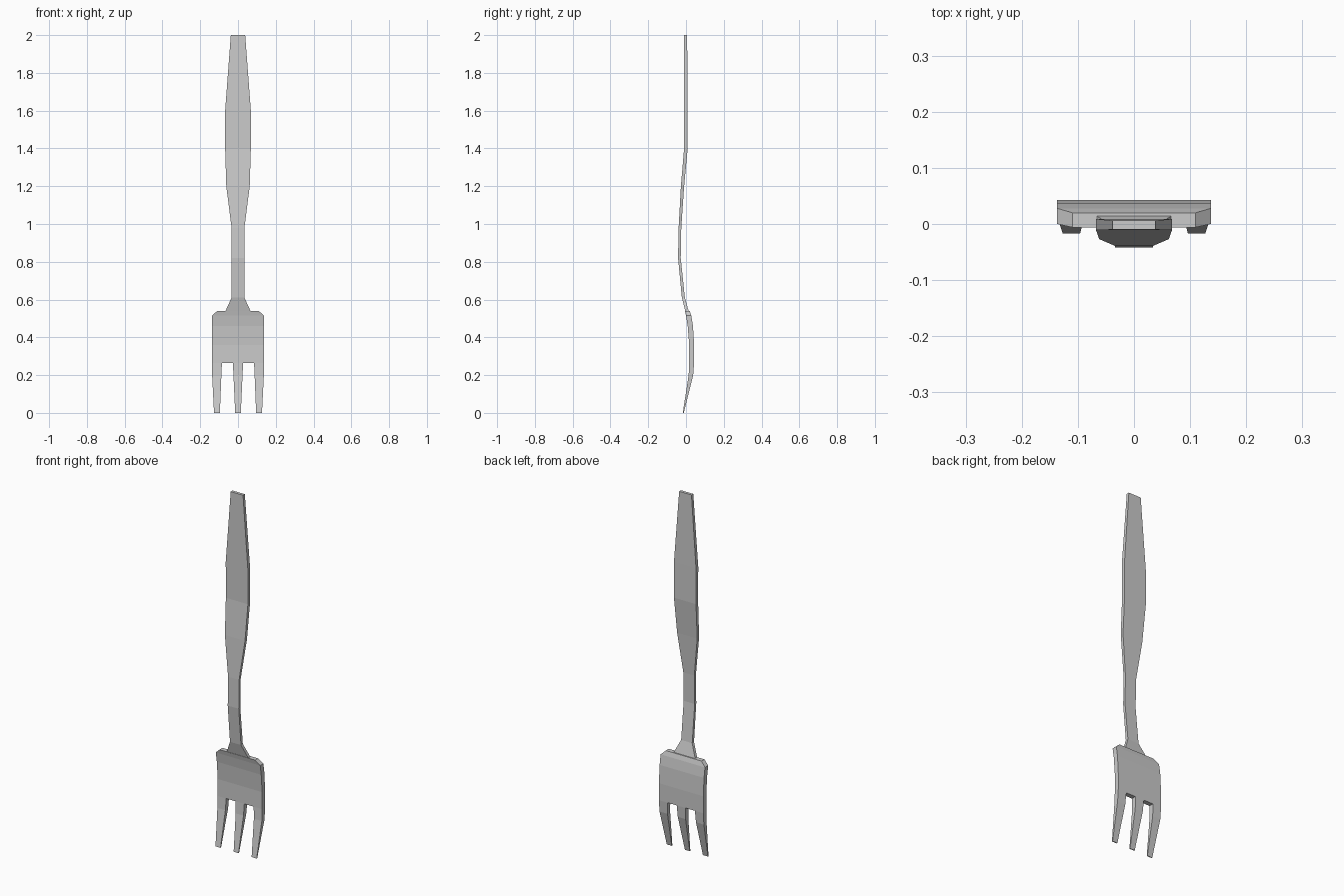
import bpy, bmesh

if "Cube" in bpy.data.objects:
    bpy.data.objects.remove(bpy.data.objects["Cube"])


def bent_plate(name, rows, cells):
    """rows: (z, front y, back y, [x stations]); cells(r, c): is that patch solid?"""
    bm = bmesh.new()
    grid = [[bm.verts.new((x, yf, z)) for x in xs] for z, yf, yb, xs in rows]
    row_of = {v: r for r, line in enumerate(grid) for v in line}
    for r in range(len(rows) - 1):
        for c in range(len(grid[r]) - 1):
            if cells(r, c):
                bm.faces.new((grid[r][c], grid[r][c + 1],
                              grid[r + 1][c + 1], grid[r + 1][c]))
    loose = [v for v in bm.verts if not v.link_faces]
    bmesh.ops.delete(bm, geom=loose, context='VERTS')
    # thicken: the extruded copy takes the back profile
    ext = bmesh.ops.extrude_face_region(bm, geom=bm.faces[:])
    back = {r[0]: r[2] for r in rows}
    for v in ext['geom']:
        if isinstance(v, bmesh.types.BMVert):
            z = min(back, key=lambda k: abs(k - v.co.z))
            v.co.y = back[z]
    bmesh.ops.recalc_face_normals(bm, faces=bm.faces[:])
    me = bpy.data.meshes.new(name)
    bm.to_mesh(me)
    bm.free()
    ob = bpy.data.objects.new(name, me)
    bpy.context.collection.objects.link(ob)
    return ob


# handle: z, half width, front y, back y
handle = [(2.0, .038, -.010, .006), (1.6, .068, -.011, .009),
          (1.4, .068, -.010, .009), (1.2, .062, -.027, -.010),
          (0.98, .034, -.039, -.025), (0.82, .034, -.042, -.028),
          (0.61, .034, -.022, -.006), (0.54, .066, -.004, .014)]
bent_plate("handle", [(z, f, b, [-w, w]) for z, w, f, b in handle],
           lambda r, c: True)

# head with three tines: z, outer x, inner edge of outer tine, middle tine, front y, back y
head = [(.54, .110, .085, .027, -.006, .020), (.515, .137, .085, .027, .000, .028),
        (.46, .137, .085, .027, .009, .037), (.36, .137, .085, .027, .017, .043),
        (.265, .137, .085, .027, .017, .043), (.20, .137, .088, .024, .014, .038),
        (0, .127, .096, .015, -.017, -.012)]
bent_plate("fork_head",
           [(z, f, b, [-o, -i, -m, m, i, o]) for z, o, i, m, f, b in head],
           lambda r, c: r < 4 or c % 2 == 0)
